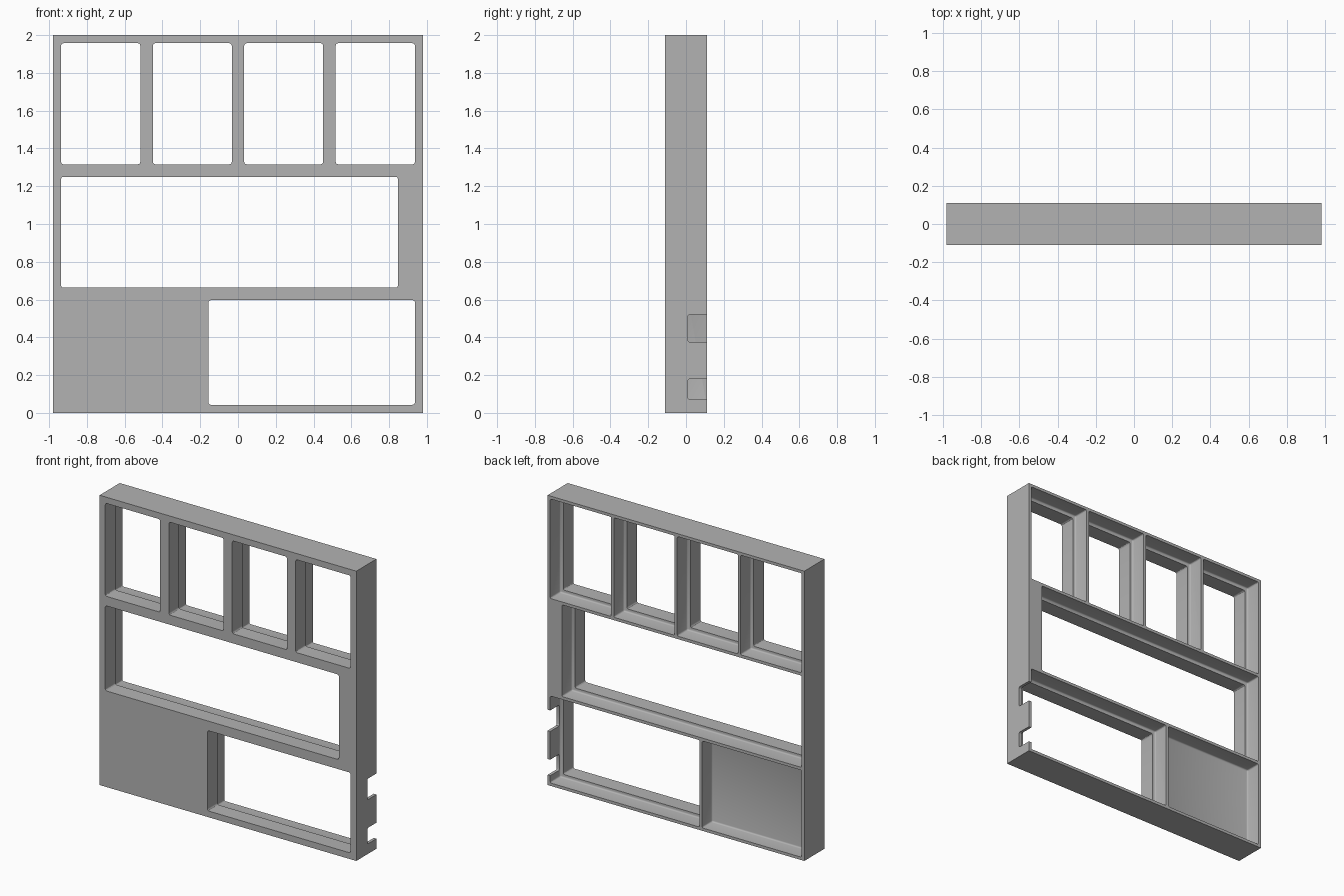
import bpy
import bmesh
from mathutils import Vector

cube = bpy.data.objects.get("Cube")
if cube:
    bpy.data.objects.remove(cube, do_unlink=True)

W, D, H = 0.98, 0.11, 2.0      # half width, half depth, height
WALL = 0.02                    # wall and rib thickness
FLOOR = 0.0                    # depth at which the rear pockets end

grey = bpy.data.materials.new("plain_grey")
grey.use_nodes = True
colour = (0.45, 0.45, 0.45, 1)
grey.diffuse_color = colour
grey.node_tree.nodes["Principled BSDF"].inputs["Base Color"].default_value = colour


def box(name, x, y, z, radius=0, axis=None):
    """Box from ranges; rounds edges along one axis, or all edges if none is given."""
    bm = bmesh.new()
    bmesh.ops.create_cube(bm, size=1)
    size = Vector((x[1] - x[0], y[1] - y[0], z[1] - z[0]))
    centre = Vector((sum(x), sum(y), sum(z))) / 2
    for v in bm.verts:
        v.co = v.co * size + centre
    if radius:
        edges = [e for e in bm.edges if axis is None or
                 abs((e.verts[0].co - e.verts[1].co).normalized()[axis]) > 0.9]
        bmesh.ops.bevel(bm, geom=edges, offset=radius, segments=3,
                        profile=0.5, affect='EDGES')
    mesh = bpy.data.meshes.new(name)
    bm.to_mesh(mesh)
    bm.free()
    mesh.materials.append(grey)
    obj = bpy.data.objects.new(name, mesh)
    bpy.context.scene.collection.objects.link(obj)
    return obj


frame = box("divided_frame", (-W, W), (-D, D), (0, H))


def cut(x, y, z, radius, axis=None):
    cutter = box("cutter", x, y, z, radius, axis)
    cutter.hide_render = True
    bpy.context.view_layer.objects.active = frame
    mod = frame.modifiers.new("cut", 'BOOLEAN')
    mod.operation = 'DIFFERENCE'
    mod.solver = 'EXACT'
    mod.object = cutter
    bpy.ops.object.modifier_apply(modifier=mod.name)
    bpy.data.objects.remove(cutter, do_unlink=True)


def pocket(x, z):
    """Filleted recess in the back."""
    cut(x, (FLOOR, D + 0.06), z, 0.01)


def window(x, z):
    """Round-cornered opening through the front plate."""
    cut(x, (-D - 0.05, FLOOR + 0.05), z, 0.013, 1)


# Row limits between the horizontal ribs
inner = W - WALL
low, middle, top = (WALL, 0.62), (0.64, 1.273), (1.293, H - WALL)
step = 0.023

# Top row of four equal compartments
dividers = [-W + WALL / 2, -0.484, 0, 0.484, W - WALL / 2]
for a, b in zip(dividers, dividers[1:]):
    x = (a + WALL / 2, b - WALL / 2)
    pocket(x, top)
    window((x[0] + step, x[1] - step), (top[0] + step, top[1] - step))

# Wide middle compartment beside a solid block
pocket((-inner, 0.87), middle)
window((-inner + step, 0.847), (middle[0] + step, middle[1] - step))

# Lower compartments: blind panel and open bay
pocket((-inner, -0.2), low)
pocket((-0.18, inner), low)
window((-0.157, inner - step), (low[0] + step, low[1] - step))

# Cable notches in the left side wall
for z in ((0.07, 0.18), (0.375, 0.52)):
    cut((inner - 0.012, W + 0.05), (0.01, D + 0.05), z, 0.012, 0)

# Soft corners stay smooth, flat faces stay crisp
bpy.ops.object.select_all(action='DESELECT')
frame.select_set(True)
bpy.context.view_layer.objects.active = frame
bpy.ops.object.shade_smooth_by_angle()
